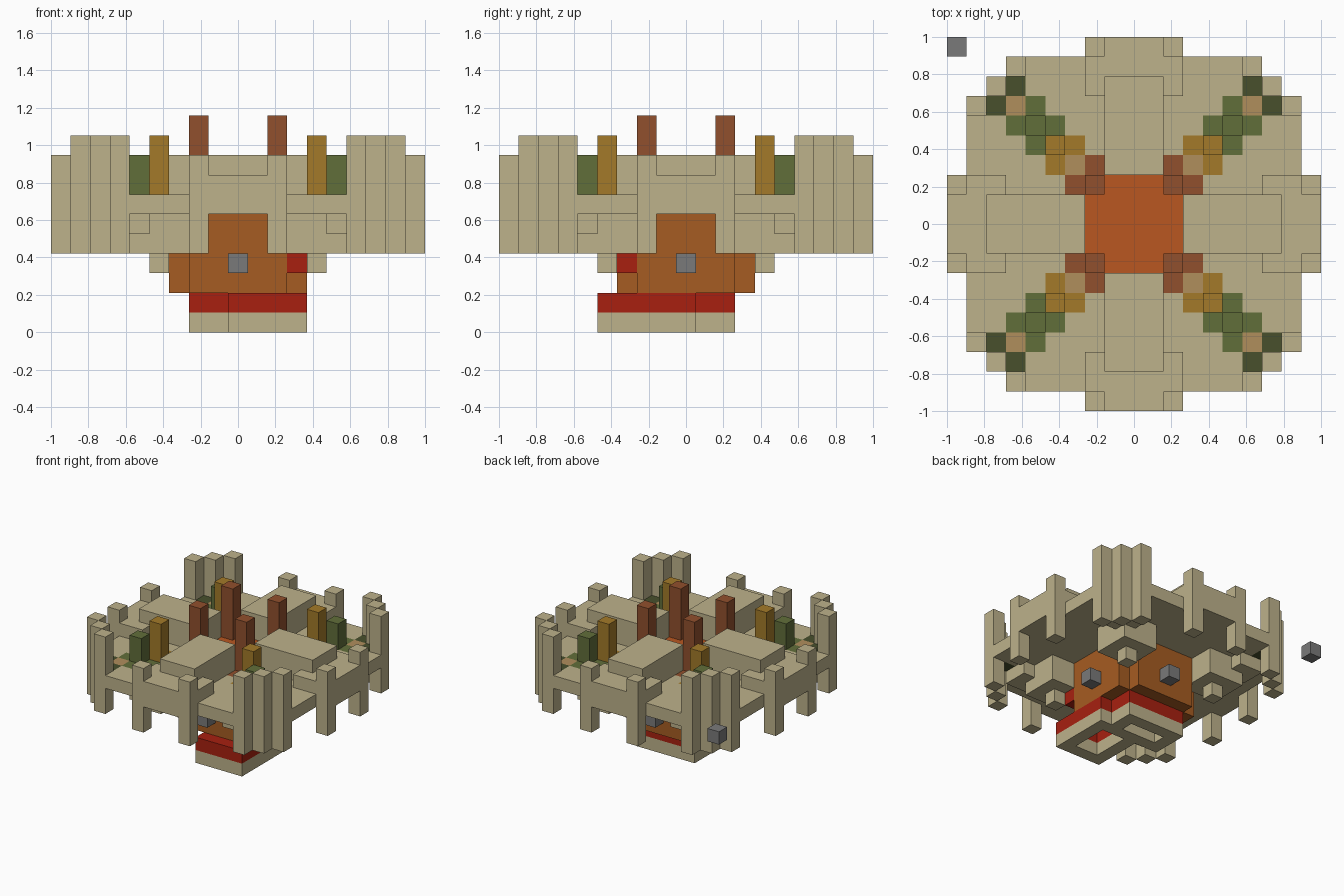
import bpy
import bmesh
from mathutils import Vector

if "Cube" in bpy.data.objects:
    bpy.data.objects.remove(bpy.data.objects["Cube"], do_unlink=True)

U = 2 / 19  # edge of one building block


def material(name, code):
    """Flat material from a hex colour, converted to linear."""
    def linear(v):
        return v / 12.92 if v <= 0.04045 else ((v + 0.055) / 1.055) ** 2.4
    rgb = [linear(b / 255) for b in bytes.fromhex(code)]
    m = bpy.data.materials.new(name)
    m.use_nodes = True
    m.diffuse_color = (*rgb, 1)
    m.node_tree.nodes["Principled BSDF"].inputs["Base Color"].default_value = (*rgb, 1)
    return m


TAN = material("tan stone", "bdb28b")
BODY = material("burnt orange", "a65c22")
CORE = material("bright orange", "ba5721")
RED = material("red", "a82010")
BROWN = material("red brown", "91502d")
OCHRE = material("ochre", "a37a29")
GREEN = material("green", "616e3a")
DARK = material("dark green", "48502c")
WOOD = material("light brown", "b08e5c")
GREY = material("grey", "7a7a7a")


def block(xs, ys, zs):
    """Cells of a box; each argument is an inclusive (first, last) pair."""
    return {(x, y, z)
            for x in range(xs[0], xs[1] + 1)
            for y in range(ys[0], ys[1] + 1)
            for z in range(zs[0], zs[1] + 1)}


def column(x, y, z0, z1):
    return block((x, x), (y, y), (z0, z1))


def around(cells):
    """Repeat cells at all four quarter turns."""
    out = set()
    for x, y, z in cells:
        out |= {(x, y, z), (-y, x, z), (-x, -y, z), (y, -x, z)}
    return out


def build(name, cells, mat):
    """Make one object from the outer faces of a set of cells."""
    bm = bmesh.new()
    for c in cells:
        for axis in range(3):
            for sign in (-1, 1):
                n = [0, 0, 0]
                n[axis] = sign
                if tuple(a + b for a, b in zip(c, n)) in cells:
                    continue
                n = Vector(n)
                s = Vector([float(i == (axis + 1) % 3) for i in range(3)])
                t = n.cross(s)
                mid = Vector(c) + Vector((0, 0, 0.5)) + n / 2
                bm.faces.new([bm.verts.new((mid + (s * i + t * j) / 2) * U)
                              for i, j in ((-1, -1), (1, -1), (1, 1), (-1, 1))])
    bmesh.ops.remove_doubles(bm, verts=bm.verts, dist=U / 100)
    bmesh.ops.dissolve_limit(bm, angle_limit=0.02, verts=bm.verts, edges=bm.edges)
    me = bpy.data.meshes.new(name)
    bm.to_mesh(me)
    bm.free()
    me.materials.append(mat)
    ob = bpy.data.objects.new(name, me)
    bpy.context.collection.objects.link(ob)


# Base: two overlapping hollow frames, tan below and red above
def frames(z):
    large = block((0, 3), (-4, 0), (z, z)) - block((1, 2), (-3, -1), (z, z))
    small = block((-2, 2), (0, 2), (z, z)) - block((-1, 1), (1, 1), (z, z))
    return large | small


build("base_frame", frames(0), TAN)
build("base_band", frames(1), RED)
build("red_corner_block", column(3, -3, 3, 3), RED)

# Body: notched square tower under the deck
build("body", block((-3, 3), (-2, 2), (2, 5)) | block((-2, 2), (-3, 3), (2, 5)), BODY)
build("body_studs", around(column(4, 0, 3, 3)), GREY)
build("floating_cube", column(-9, 9, 6, 6), GREY)

# Deck tiles, laid flush with the floor at every corner
D = 6


def tiles(*spots):
    return around({(x, y, D) for x, y in spots})


core = block((-2, 2), (-2, 2), (D, D)) - tiles((2, 2))
patches = [
    ("core_floor", core, CORE),
    ("brown_tiles", tiles((2, 2), (2, 3), (3, 2)), BROWN),
    ("wood_tiles", tiles((3, 3), (6, 6)), WOOD),
    ("ochre_tiles", tiles((4, 4), (3, 4), (4, 3)), OCHRE),
    ("green_tiles", tiles((5, 5), (4, 5), (5, 4), (6, 5), (5, 6)), GREEN),
    ("dark_green_tiles", tiles((6, 7), (7, 6)), DARK),
]
floor = (block((-8, 8), (-5, 5), (D, D)) | block((-5, 5), (-8, 8), (D, D))
         | block((-7, 7), (-7, 7), (D, D))) - tiles((7, 7))
for name, cells, mat in patches:
    build(name, cells, mat)
    floor -= cells
build("deck_floor", floor, TAN)

# Stepped brackets under the deck
build("deck_brackets", around(
    column(4, 4, 3, 3) | block((3, 5), (3, 5), (4, 5))
    | block((5, 6), (5, 6), (5, 5))), TAN)

# Pillars rising along the diagonals
build("brown_pillars", around(column(2, 2, 7, 10)), BROWN)
build("ochre_pillars", around(column(4, 4, 7, 9)), OCHRE)
build("green_pillars", around(column(5, 5, 7, 8)), GREEN)

# Outer posts: three at each corner, two beside each gate
build("corner_posts", around(
    column(8, 6, 4, 9) | column(7, 7, 4, 9) | column(6, 8, 4, 9)), TAN)
build("gate_posts", around(column(9, 2, 4, 8) | column(9, -2, 4, 8)), TAN)

# Gates: rail, platform and roof slab on each side
build("gate_rails", around(block((9, 9), (-1, 1), (6, 7))), TAN)
build("gate_platforms", around(
    block((7, 8), (-2, 2), (7, 7)) | block((3, 6), (-1, 1), (7, 7))), TAN)
build("gate_roofs", around(block((3, 7), (-1, 1), (8, 8))), TAN)
